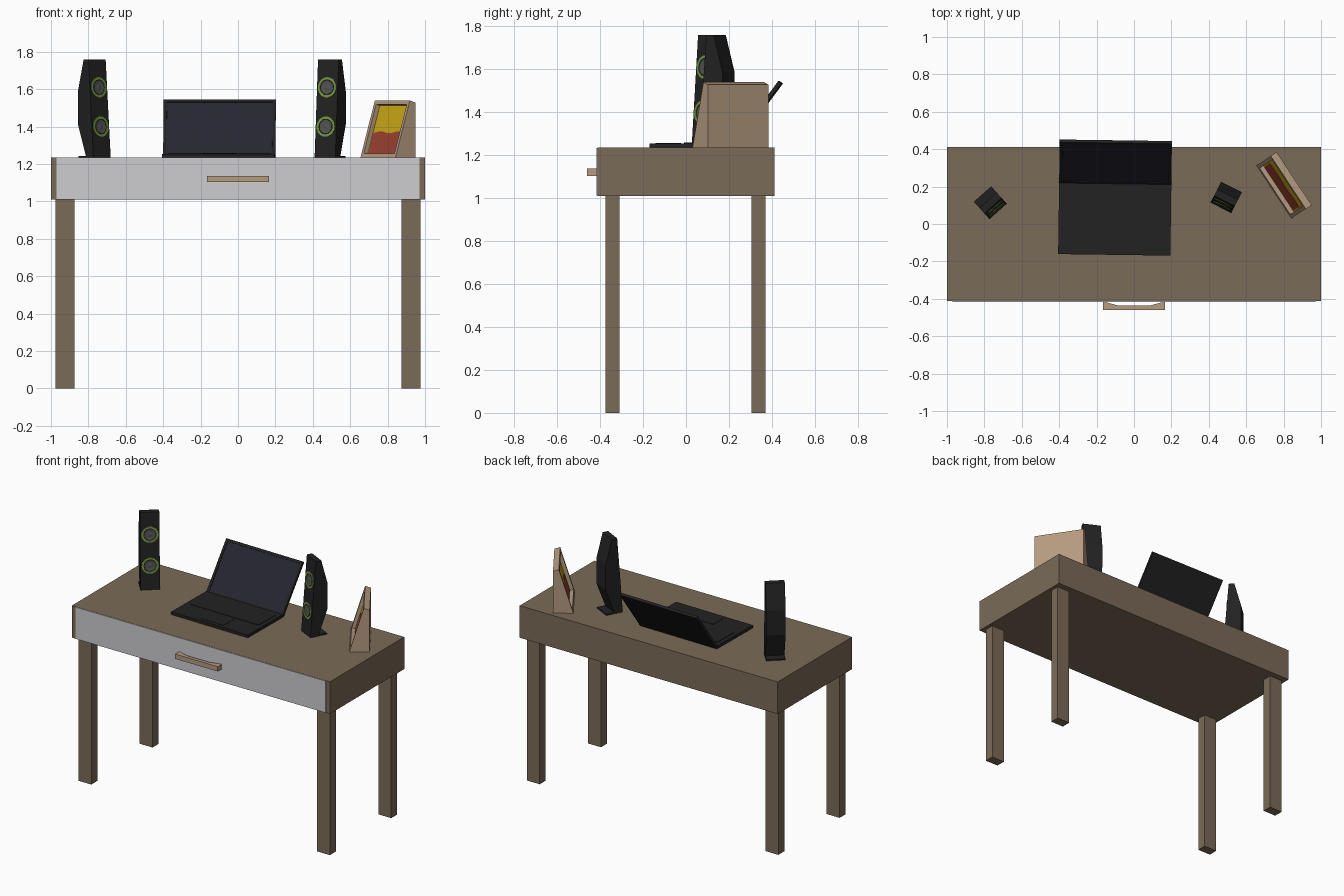
import bpy, bmesh, math
from mathutils import Matrix, Vector

if "Cube" in bpy.data.objects:
    bpy.data.objects.remove(bpy.data.objects["Cube"])


def mat(name, r, g, b):
    m = bpy.data.materials.new(name)
    m.diffuse_color = (r, g, b, 1)
    m.use_nodes = True
    m.node_tree.nodes["Principled BSDF"].inputs["Base Color"].default_value = m.diffuse_color
    return m


WOOD = mat("brown wood", .195, .145, .095)
PALE = mat("pale drawer", .61, .615, .63)
TAN = mat("tan wood", .46, .325, .215)
BLACK = mat("black plastic", .016, .016, .016)
SCREEN = mat("dark blue screen", .019, .019, .032)
YELLOW = mat("yellow picture", .60, .40, .008)
RED = mat("red picture", .34, .055, .03)
GREEN = mat("green ring", .17, .30, .05)
GREY = mat("grey cone", .085, .085, .085)
I = Matrix()


def finish(bm, name, mats, M=I):
    bmesh.ops.recalc_face_normals(bm, faces=bm.faces)
    me = bpy.data.meshes.new(name)
    bm.to_mesh(me)
    bm.free()
    for m in mats:
        me.materials.append(m)
    ob = bpy.data.objects.new(name, me)
    ob.matrix_world = M
    bpy.context.collection.objects.link(ob)
    return ob


def extrude(pts, vec):
    """Closed solid from a planar outline pushed along vec."""
    bm = bmesh.new()
    f = bm.faces.new([bm.verts.new(p) for p in pts])
    r = bmesh.ops.extrude_face_region(bm, geom=[f], use_keep_orig=True)
    bmesh.ops.translate(bm, vec=vec, verts=[v for v in r["geom"] if isinstance(v, bmesh.types.BMVert)])
    bmesh.ops.recalc_face_normals(bm, faces=bm.faces)
    return bm


def box_bm(x0, x1, y0, y1, z0, z1):
    return extrude([(x0, y0, z0), (x1, y0, z0), (x1, y1, z0), (x0, y1, z0)], (0, 0, z1 - z0))


def box(name, m, x0, x1, y0, y1, z0, z1, M=I):
    return finish(box_bm(x0, x1, y0, y1, z0, z1), name, [m], M)


def profile(pts, w):
    """Side outline of (depth, height) points, w wide along x."""
    return extrude([(-w / 2, y, z) for y, z in pts], (w, 0, 0))


def recess_front(bm, border, depth):
    """Sink the face that looks most towards -y and give it material 1."""
    bm.normal_update()
    f = min(bm.faces, key=lambda f: f.normal.y)
    bmesh.ops.inset_region(bm, faces=[f], thickness=border, depth=0)
    bmesh.ops.inset_region(bm, faces=[f], thickness=.0005, depth=-depth)
    f.material_index = 1


def lathe(name, m, pts, M, n=20):
    bm = bmesh.new()
    vs = [bm.verts.new((r, -h, 0)) for r, h in pts]
    es = [bm.edges.new(p) for p in zip(vs, vs[1:])]
    bmesh.ops.spin(bm, geom=vs + es, cent=(0, 0, 0), axis=(0, 1, 0), angle=2 * math.pi, steps=n)
    bmesh.ops.remove_doubles(bm, verts=bm.verts, dist=1e-5)
    return finish(bm, name, [m], M)


def place(x, y, z, deg):
    return Matrix.Translation((x, y, z)) @ Matrix.Rotation(math.radians(deg), 4, 'Z')


# desk body, drawer front and legs
TOP = 1.235
box("desk_body", WOOD, -1, 1, -.411, .413, 1.01, TOP)
box("drawer_front", PALE, -.97, .97, -.416, -.409, 1.012, TOP - .001)
for sx, side in ((-1, "left"), (1, "right")):
    for y, end in ((-.342, "front"), (.337, "back")):
        box(f"{end}_{side}_leg", WOOD, sx * .925 - .05, sx * .925 + .05, y - .033, y + .033, 0, 1.01)

# arched drawer handle
arch = [(-.165, -.46), (.165, -.46), (.165, -.414), (.085, -.436), (-.085, -.436), (-.165, -.414)]
finish(extrude([(x, y, 1.103) for x, y in arch], (0, 0, .034)), "drawer_handle", [TAN])

# laptop: base, keyboard, touchpad, tilted lid
L = place(-.103, .025, TOP, -.8)
box("laptop_base", BLACK, -.3, .3, -.19, .19, 0, .02, L)
box("keyboard", BLACK, -.27, .27, -.03, .15, .019, .023, L)
box("touchpad", BLACK, -.09, .09, -.165, -.05, .019, .022, L)
lid = box_bm(-.3, .3, 0, .018, 0, .37)
recess_front(lid, .024, .004)
finish(lid, "laptop_lid", [BLACK, SCREEN],
       L @ Matrix.Translation((0, .188, .012)) @ Matrix.Rotation(math.radians(-36.5), 4, 'X'))

# two speakers, each a leaning cabinet with a bulged back on a foot plate
body = [(0, .008), (.04, .525), (.078, .525), (.124, .352), (.124, .18), (.06, .008)]
lean = math.atan2(.04, .517)
for side, x, y, deg in (("left", -.727, .068, 42), ("right", .465, .0875, -27)):
    S = place(x, y, TOP, deg)
    finish(profile(body, .124), side + "_speaker_cabinet", [BLACK], S)
    box(side + "_speaker_foot", BLACK, -.062, .062, 0, .118, 0, .009, S)
    for h, pos in ((.165, "lower"), (.375, "upper")):
        D = S @ Matrix.Translation((0, (h - .008) * math.tan(lean), h)) @ Matrix.Rotation(-lean, 4, 'X')
        lathe(f"{side}_{pos}_ring", GREEN, [(.042, -.002), (.042, .004), (.055, .004), (.055, -.002)], D)
        lathe(f"{side}_{pos}_cone", GREY, [(.036, -.002), (.036, .003), (.018, .001), (0, .004)], D)

# wedge-shaped picture frame with a two-colour picture
F = place(.7485, .1715, TOP, -56.5)
W, b, sink = .339, .03, .025
wedge = profile([(0, 0), (.092, .305), (.129, .293), (.129, 0)], W)
recess_front(wedge, b, sink)
finish(wedge, "picture_frame", [TAN, YELLOW], F)
tilt = math.atan2(.092, .305)
P = F @ Matrix.Rotation(-tilt, 4, 'X') @ Matrix.Translation((0, sink, 0))
h = W / 2 - b
wave = [(h - 2 * h * i / 8, 0, .148 + .006 * math.sin(i * 1.3)) for i in range(9)]
finish(extrude([(-h, 0, b), (h, 0, b)] + wave, (0, -.002, 0)), "picture_lower_part", [RED], P)
